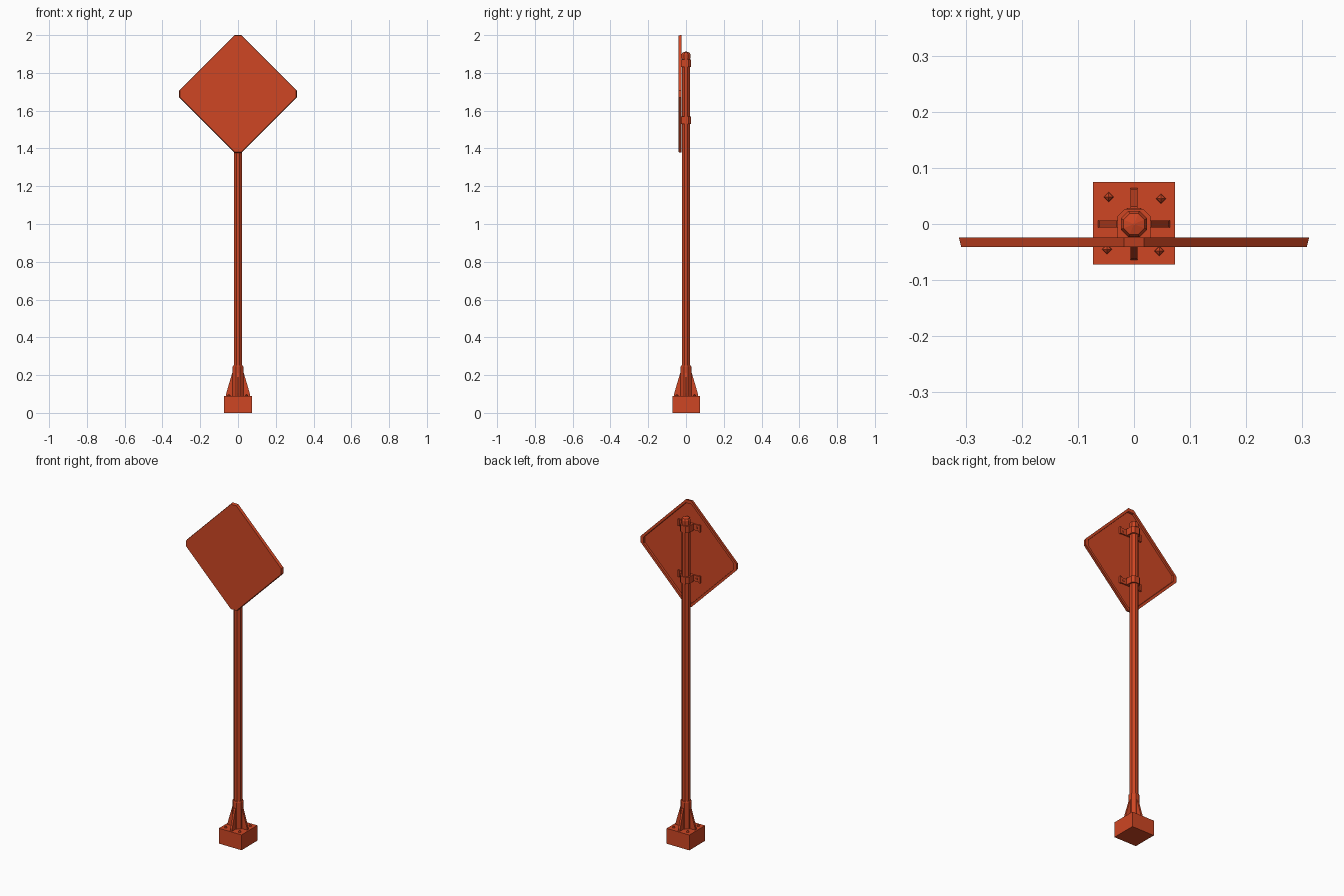
import bpy, bmesh
from math import sin, cos, pi, radians
from mathutils import Matrix, Vector

old = bpy.data.objects.get("Cube")
if old:
    bpy.data.objects.remove(old)

paint = bpy.data.materials.new("orange_red_paint")
paint.use_nodes = True
colour = (0.62, 0.061, 0.017, 1)
paint.diffuse_color = colour
paint.node_tree.nodes["Principled BSDF"].inputs["Base Color"].default_value = colour


def loft(name, rings, matrix=None):
    """Join matching loops of points, closing both ends."""
    bm = bmesh.new()
    loops = [[bm.verts.new(p) for p in ring] for ring in rings]
    n = len(loops[0])
    for a, b in zip(loops, loops[1:]):
        for i in range(n):
            j = (i + 1) % n
            bm.faces.new((a[i], a[j], b[j], b[i]))
    bm.faces.new(loops[0][::-1])
    bm.faces.new(loops[-1])
    bmesh.ops.recalc_face_normals(bm, faces=bm.faces)
    if matrix:
        bm.transform(matrix)
    mesh = bpy.data.meshes.new(name)
    bm.to_mesh(mesh)
    bm.free()
    mesh.materials.append(paint)
    obj = bpy.data.objects.new(name, mesh)
    bpy.context.collection.objects.link(obj)
    return obj


def ring(radius, z, sides=8):
    return [(radius * cos(2 * pi * (i + .5) / sides),
             radius * sin(2 * pi * (i + .5) / sides), z) for i in range(sides)]


def prism(name, outline, low, high, matrix=None):
    return loft(name, [[(x, y, z) for x, y in outline] for z in (low, high)], matrix)


def box(name, centre, size):
    x, y, z = (s / 2 for s in size)
    return prism(name, [(-x, -y), (x, -y), (x, y), (-x, y)], -z, z,
                 Matrix.Translation(centre))


# Base block with four anchor bolts
box("base_block", (0, 0.001, 0.045), (0.147, 0.147, 0.09))
for i in range(4):
    a = radians(43 + 90 * i)
    spot = Matrix.Translation((0.066 * cos(a), 0.066 * sin(a), 0))
    turn = Matrix.Rotation(pi / 4, 4, 'Z')
    loft("anchor_bolt", [ring(0.009, 0.089, 4), ring(0.008, 0.094, 4),
                         ring(0.001, 0.099, 4)], spot @ turn)

# Socket with four triangular gussets
loft("socket", [ring(0.031, 0.09), ring(0.031, 0.245), ring(0.028, 0.25)])
upright = Matrix.Rotation(pi / 2, 4, 'X')
fin = [(0.02, 0.09), (0.064, 0.09), (0.062, 0.105), (0.031, 0.21), (0.02, 0.21)]
for i in range(4):
    prism("gusset", fin, -0.006, 0.006, Matrix.Rotation(i * pi / 2, 4, 'Z') @ upright)

# Pole and its domed cap
loft("pole", [ring(0.0235, 0.09), ring(0.0235, 1.89)])
loft("pole_cap", [ring(0.0255, 1.875), ring(0.0255, 1.897),
                  ring(0.020, 1.908), ring(0.002, 1.913)])

# Diamond sign with clipped corners and a raised rim round the back
CENTRE_Z, CLIP = 1.689, 0.018


def diamond(reach, y):
    corners = [(CLIP, reach), (reach, CLIP), (reach, -CLIP), (CLIP, -reach)]
    corners += [(-x, z) for x, z in reversed(corners)]
    return [(x, y, CENTRE_Z + z) for x, z in corners]


loft("sign_panel", [diamond(0.308, -0.041), diamond(0.312, -0.024),
                    diamond(0.292, -0.024), diamond(0.290, -0.035)])

# Two clamps, each with a strap, folded end tabs and bolt heads
saddle = [(-0.03, -0.027), (0.03, -0.027), (0.029, 0.014), (0.016, 0.027),
          (-0.016, 0.027), (-0.029, 0.014)]
for z in (1.55, 1.85):
    prism("clamp", saddle, z - 0.02, z + 0.02)
    box("clamp_strap", (0, -0.0315, z), (0.146, 0.007, 0.034))
    for side in (-1, 1):
        box("strap_tab", (side * 0.068, -0.03, z), (0.01, 0.011, 0.04))
        place = Matrix.Translation((side * 0.05, 0, z)) @ upright
        loft("strap_bolt", [ring(0.007, 0.03, 6), ring(0.006, 0.0245, 6)], place)
